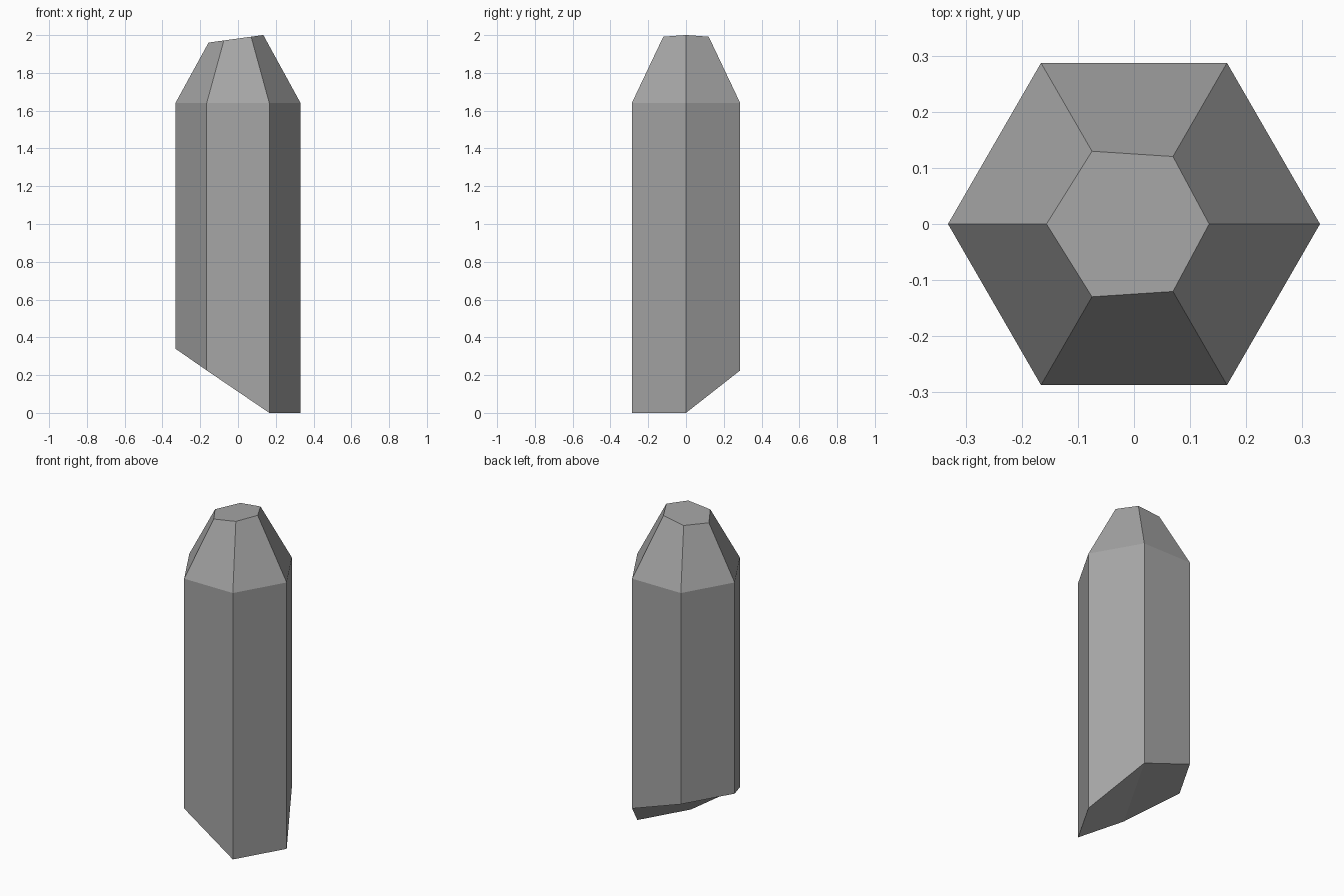
import bpy, bmesh
from math import cos, sin, radians
from mathutils import Vector

cube = bpy.data.objects.get("Cube")
if cube:
    bpy.data.objects.remove(cube, do_unlink=True)

RADIUS = 0.3315
SHOULDER = 1.64     # where the straight sides end
APEX = 2.245        # point the tip would reach uncut
CUT_Z, CUT_SLOPE = 1.982, 0.138   # tilted plane that trims the tip
BASE_Z = [0, 0.225, 0.34, 0.34, 0.225, 0]   # broken base, by corner

stone = bpy.data.materials.new("stone_grey")
stone.use_nodes = True
grey = (0.38, 0.38, 0.38, 1)
stone.diffuse_color = grey
stone.node_tree.nodes["Principled BSDF"].inputs["Base Color"].default_value = grey

bm = bmesh.new()
bottom, shoulder, top = [], [], []
for i, base_z in enumerate(BASE_Z):
    c, s = cos(radians(60 * i)), sin(radians(60 * i))
    bottom.append(bm.verts.new((RADIUS * c, RADIUS * s, base_z)))
    shoulder.append(bm.verts.new((RADIUS * c, RADIUS * s, SHOULDER)))
    # Corner edge of the tip, met by the trimming plane
    k = RADIUS / (APEX - SHOULDER)
    r = k * (APEX - CUT_Z) / (1 + k * CUT_SLOPE * c)
    top.append(bm.verts.new((r * c, r * s, CUT_Z + CUT_SLOPE * r * c)))

# Straight sides and tapered tip
for low, high in ((bottom, shoulder), (shoulder, top)):
    for i in range(6):
        j = (i + 1) % 6
        bm.faces.new((low[i], low[j], high[j], high[i]))

# Trimmed tip and the base, folded along one diagonal
bm.faces.new(top)
bm.faces.new([bottom[i] for i in (4, 3, 2, 1)])
bm.faces.new([bottom[i] for i in (1, 0, 5, 4)])
bmesh.ops.recalc_face_normals(bm, faces=bm.faces)

mesh = bpy.data.meshes.new("crystal_shard")
bm.to_mesh(mesh)
bm.free()
mesh.materials.append(stone)
bpy.context.collection.objects.link(bpy.data.objects.new("crystal_shard", mesh))
